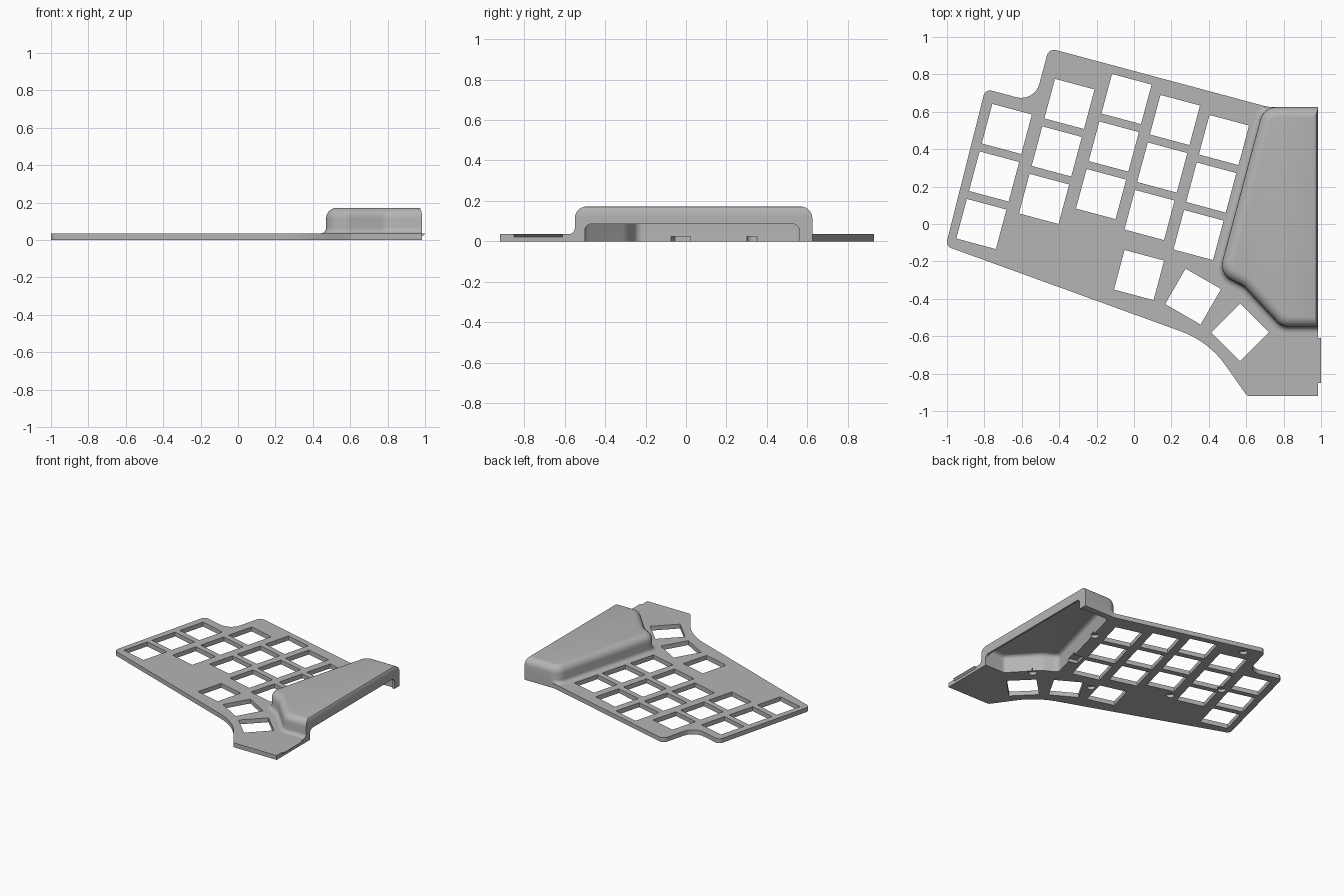
import bpy, bmesh
from math import pi, sin, cos, tan, radians
from mathutils import Vector, Matrix

cube = bpy.data.objects.get("Cube")
if cube:
    bpy.data.objects.remove(cube, do_unlink=True)

grey = bpy.data.materials.new("light_grey_plastic")
grey.use_nodes = True
COLOR = (0.46, 0.46, 0.46, 1)
grey.diffuse_color = COLOR
grey.node_tree.nodes["Principled BSDF"].inputs["Base Color"].default_value = COLOR

THICK = 0.035
RIGHT, BACK = 0.985, 0.625


def rounded(corners, steps=8):
    """Polygon points with each (x, y, radius) corner rounded off."""
    pts = []
    for i, (x, y, r) in enumerate(corners):
        p = Vector((x, y))
        if r == 0:
            pts.append(p)
            continue
        a = (Vector(corners[i - 1][:2]) - p).normalized()
        b = (Vector(corners[(i + 1) % len(corners)][:2]) - p).normalized()
        half = a.angle(b) / 2
        centre = p + (a + b).normalized() * r / sin(half)
        start = p + a * r / tan(half) - centre
        end = p + b * r / tan(half) - centre
        sweep = start.angle_signed(end)
        for k in range(steps + 1):
            pts.append(centre + Matrix.Rotation(-sweep * k / steps, 2) @ start)
    return pts


def loft(bm, rings):
    """Closed solid through a stack of point rings."""
    loops = [[bm.verts.new(p) for p in ring] for ring in rings]
    n = len(loops[0])
    for lo, hi in zip(loops, loops[1:]):
        for i in range(n):
            j = (i + 1) % n
            bm.faces.new((lo[i], lo[j], hi[j], hi[i]))
    bm.faces.new(loops[0][::-1])
    bm.faces.new(loops[-1])


def prism(bm, pts, z0, z1):
    loft(bm, [[(p[0], p[1], z) for p in pts] for z in (z0, z1)])


def ngon(cx, cy, radius, sides, turn=0.0):
    return [(cx + radius * cos(turn + 2 * pi * k / sides),
             cy + radius * sin(turn + 2 * pi * k / sides)) for k in range(sides)]


def finish(name, bm):
    bmesh.ops.remove_doubles(bm, verts=bm.verts, dist=1e-5)
    bmesh.ops.recalc_face_normals(bm, faces=bm.faces)
    mesh = bpy.data.meshes.new(name)
    bm.to_mesh(mesh)
    bm.free()
    mesh.materials.append(grey)
    obj = bpy.data.objects.new(name, mesh)
    bpy.context.collection.objects.link(obj)
    return obj


def select(obj):
    bpy.ops.object.select_all(action='DESELECT')
    obj.select_set(True)
    bpy.context.view_layer.objects.active = obj


def cut(obj, cutters):
    select(obj)
    for c in cutters:
        mod = obj.modifiers.new(c.name, 'BOOLEAN')
        mod.operation = 'DIFFERENCE'
        mod.solver = 'EXACT'
        mod.object = c
        bpy.ops.object.modifier_apply(modifier=mod.name)


# Flat plate
bm = bmesh.new()
prism(bm, rounded([
    (RIGHT, -0.92, 0), (RIGHT, BACK, 0), (0.72, BACK, 0.2), (-0.455, 0.94, 0.04),
    (-0.532, 0.652, 0.1), (-0.795, 0.722, 0.035), (-1.007, -0.118, 0.035),
    (0.40, -0.628, 0.5), (0.605, -0.92, 0.03)]), 0, THICK)
plate = finish("plate", bm)

# Key openings: five columns of three, then the thumb row
KEY = 0.219 / 2 ** 0.5
keys = []
for x, y in [(-0.68, 0.508), (-0.345, 0.642), (-0.04, 0.668), (0.219, 0.556), (0.481, 0.449)]:
    keys += [(x - 0.068 * row, y - 0.254 * row, 15) for row in range(3)]
keys += [(0.027, -0.273, 15), (0.316, -0.388, 30), (0.567, -0.58, 45)]
bm = bmesh.new()
for x, y, turn in keys:
    prism(bm, ngon(x, y, KEY, 4, radians(45 - turn)), -0.1, 0.1)
key_cutter = finish("key_cutter", bm)

# Shallow pockets under the plate
bm = bmesh.new()
for x, y in [(0.65, 0.33), (-0.33, 0.84), (-0.56, 0.32), (-0.325, 0.02),
             (0.19, -0.26), (0.65, -0.37)]:
    prism(bm, ngon(x, y, 0.03, 16), -0.1, 0.024)
prism(bm, ngon(0.55, -0.02, 0.07, 4, radians(30)), -0.1, 0.024)
pocket_cutter = finish("pocket_cutter", bm)

# Raised cover: one wall line, inset by a different amount at each height
wall = rounded([
    (RIGHT, -0.55, 0), (0.79, -0.55, 0.09), (0.59, -0.335, 0.1),
    (0.455, -0.265, 0.09), (0.693, BACK, 0.09), (RIGHT, BACK, 0)])


def wall_ring(z, inset):
    ring = []
    last = len(wall) - 1
    for i, p in enumerate(wall):
        before = (p - wall[i - 1]).normalized() if i > 0 else None
        after = (wall[i + 1] - p).normalized() if i < last else None
        d1, d2 = before or after, after or before
        n1, n2 = Vector((d1.y, -d1.x)), Vector((d2.y, -d2.x))
        mid = (n1 + n2).normalized()
        q = p + mid * inset / mid.dot(n1)
        if i in (0, last):
            q.x = RIGHT - 0.3 * max(inset, 0)
        ring.append((q.x, min(q.y, BACK), z))
    return ring


def dome(top, inset, r, steps=6):
    """Rounded shoulder running from a vertical wall to a flat top."""
    angles = [pi / 2 * k / steps for k in range(steps + 1)]
    return [wall_ring(top - r + r * sin(a), inset + r * (1 - cos(a))) for a in angles]


bm = bmesh.new()
FILLET = 0.03
foot = [wall_ring(THICK + FILLET * (1 - cos(a)), -FILLET * (1 - sin(a)))
        for a in [pi / 2 * k / 5 for k in range(6)]]
loft(bm, foot + dome(0.172, 0, 0.057))
cover = finish("cover", bm)

# Hollow inside of the cover
bm = bmesh.new()
loft(bm, [wall_ring(-0.1, 0.05)] + dome(0.137, 0.05, 0.03))
cavity_cutter = finish("cavity_cutter", bm)

# Open slot in the right side
bm = bmesh.new()
slot = rounded([(-0.5, -0.1, 0), (0.56, -0.1, 0), (0.56, 0.085, 0.03), (-0.5, 0.085, 0.03)])
loft(bm, [[(x, p[0], p[1]) for p in slot] for x in (0.94, 1.1)])
slot_cutter = finish("slot_cutter", bm)

cutters = [key_cutter, pocket_cutter, cavity_cutter, slot_cutter]
cut(plate, cutters)
cut(cover, [cavity_cutter, slot_cutter])
for c in cutters:
    bpy.data.objects.remove(c, do_unlink=True)

# Wedge-shaped catch on the right edge
bm = bmesh.new()
wedge = [(RIGHT, 0.02), (1.0, 0.033), (1.0, THICK), (RIGHT, THICK)]
loft(bm, [[(x, y, z) for x, z in wedge] for y in (-0.85, -0.61)])
finish("edge_catch", bm)

for obj in (plate, cover):
    select(obj)
    bpy.ops.object.shade_smooth_by_angle(angle=radians(30))
